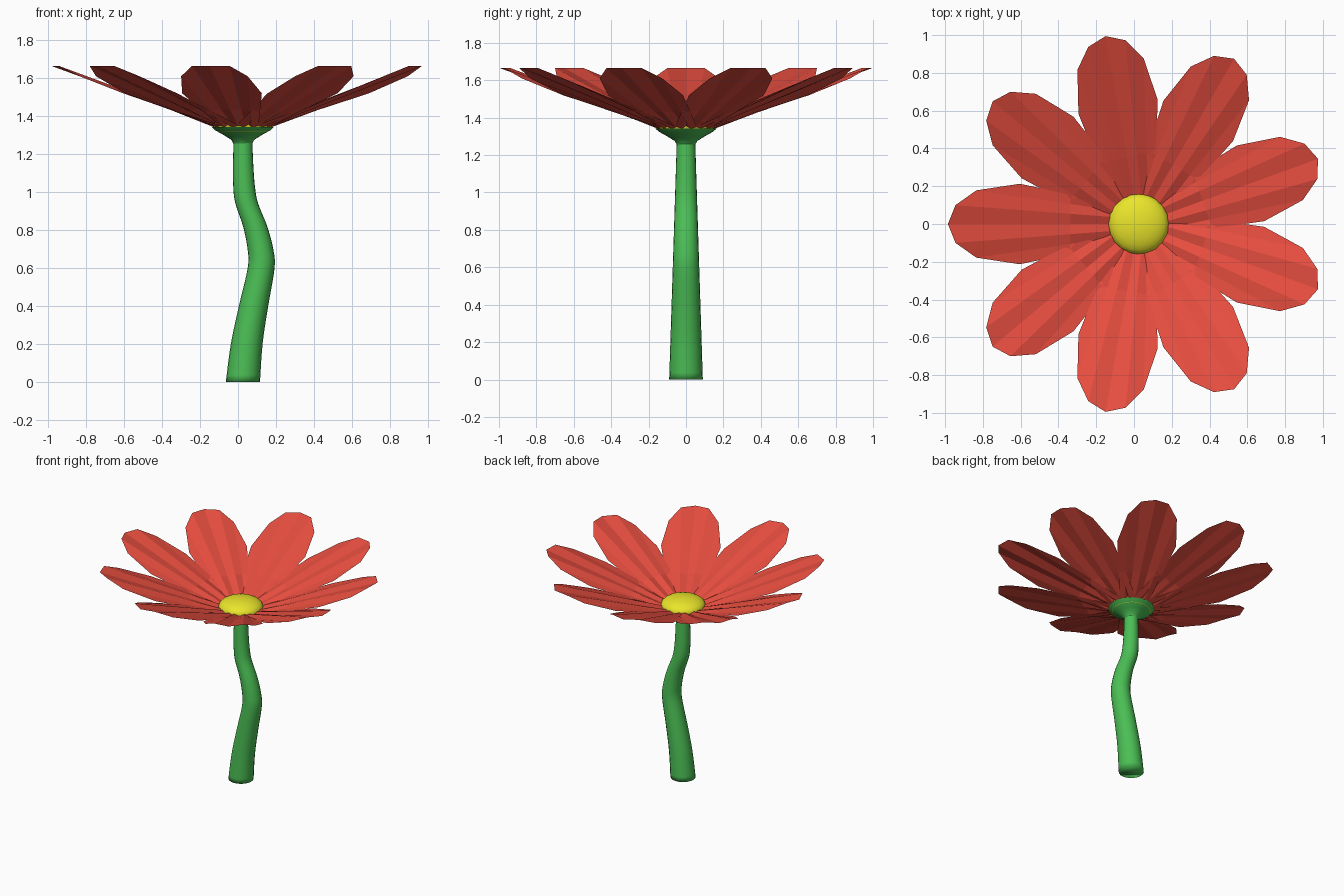
import bpy, bmesh, math
from mathutils import Vector, Matrix

if "Cube" in bpy.data.objects:
    bpy.data.objects.remove(bpy.data.objects["Cube"])

CX = 0.025  # flower axis


def material(name, color):
    m = bpy.data.materials.new(name)
    m.diffuse_color = (*color, 1)
    m.use_nodes = True
    m.node_tree.nodes["Principled BSDF"].inputs["Base Color"].default_value = m.diffuse_color
    return m


def finish(bm, name, mat, smooth=False):
    me = bpy.data.meshes.new(name)
    if smooth:
        for f in bm.faces:
            f.smooth = True
    bm.to_mesh(me)
    bm.free()
    ob = bpy.data.objects.new(name, me)
    bpy.context.collection.objects.link(ob)
    me.materials.append(mat)
    return ob


def loft(name, rings, mat, sides=20, cap=True):
    """Skin horizontal rings given as (centre x, z, radius)."""
    bm = bmesh.new()
    loops = [[bm.verts.new((x + r * math.cos(t), r * math.sin(t), z))
              for t in (2 * math.pi * i / sides for i in range(sides))]
             for x, z, r in rings]
    for a, b in zip(loops, loops[1:]):
        for i in range(sides):
            j = (i + 1) % sides
            bm.faces.new((a[i], a[j], b[j], b[i]))
    if cap:
        bm.faces.new(loops[0][::-1])
    return finish(bm, name, mat, True)


def smooth_path(pts, steps=4):
    """Catmull-Rom through the control rings."""
    out = []
    p = [pts[0]] + pts + [pts[-1]]
    for a, b, c, d in zip(p, p[1:], p[2:], p[3:]):
        a, b, c, d = map(Vector, (a, b, c, d))
        for s in range(steps):
            t = s / steps
            out.append(0.5 * (2 * b + (c - a) * t + (2 * a - 5 * b + 4 * c - d) * t**2
                              + (3 * b - a - 3 * c + d) * t**3))
    return out + [Vector(pts[-1])]


red = material("petal_red", (0.80, 0.075, 0.05))
green = material("stem_green", (0.07, 0.52, 0.09))
yellow = material("disc_yellow", (0.82, 0.78, 0.024))

# Wavy tapering stem
axis = [(0.026, 0), (0.046, 0.2), (0.082, 0.4), (0.122, 0.6), (0.118, 0.7),
        (0.09, 0.82), (0.046, 0.94), (0.032, 1.03), (0.027, 1.15), (0.026, 1.28)]
loft("stem", smooth_path([(x, z, 0.09 - 0.032 * z) for x, z in axis]), green)

# Flared cup beneath the petals
loft("calyx", [(CX, 1.255, 0.049), (CX, 1.275, 0.06), (CX, 1.30, 0.10),
               (CX, 1.325, 0.145), (CX, 1.343, 0.165)], green, cap=False)

# Domed yellow flower centre
bm = bmesh.new()
bmesh.ops.create_uvsphere(bm, u_segments=20, v_segments=12, radius=0.16,
                          matrix=Matrix.Translation((CX, 0, 1.355)) @ Matrix.Diagonal((1, 1, 0.42, 1)))
finish(bm, "flower_centre", yellow, True)

# Pleated petals: seven ribs fanning from the base to a rounded rim
rim = [(1.01, 0, 1.665), (0.97, 0.10, 1.665), (0.86, 0.178, 1.61), (0.63, 0.213, 1.52)]
for n in range(9):
    bm = bmesh.new()
    ribs = []
    for k in range(-3, 4):
        sign = 1 if k % 2 else -1
        u, v, z = rim[abs(k)]
        v = math.copysign(v, k)
        base = Vector((0.10, 0.034 * k, 1.337))
        end = Vector((u, v, z))
        mid = base.lerp(end, (0.36 - 0.10) / (u - 0.10))
        rib = [base + Vector((0, 0, 0.008 * sign)), mid + Vector((0, 0, 0.004 * sign)), end]
        ribs.append([bm.verts.new(p) for p in rib])
    for a, b in zip(ribs, ribs[1:]):
        for i in range(2):
            bm.faces.new((a[i], a[i + 1], b[i + 1], b[i]))
    bm.normal_update()
    if sum(f.normal.z for f in bm.faces) < 0:
        bmesh.ops.reverse_faces(bm, faces=bm.faces)
    bm.transform(Matrix.Translation((CX, 0, 0)) @ Matrix.Rotation(math.radians(20 + 40 * n), 4, 'Z'))
    finish(bm, f"petal_{n + 1}", red)
